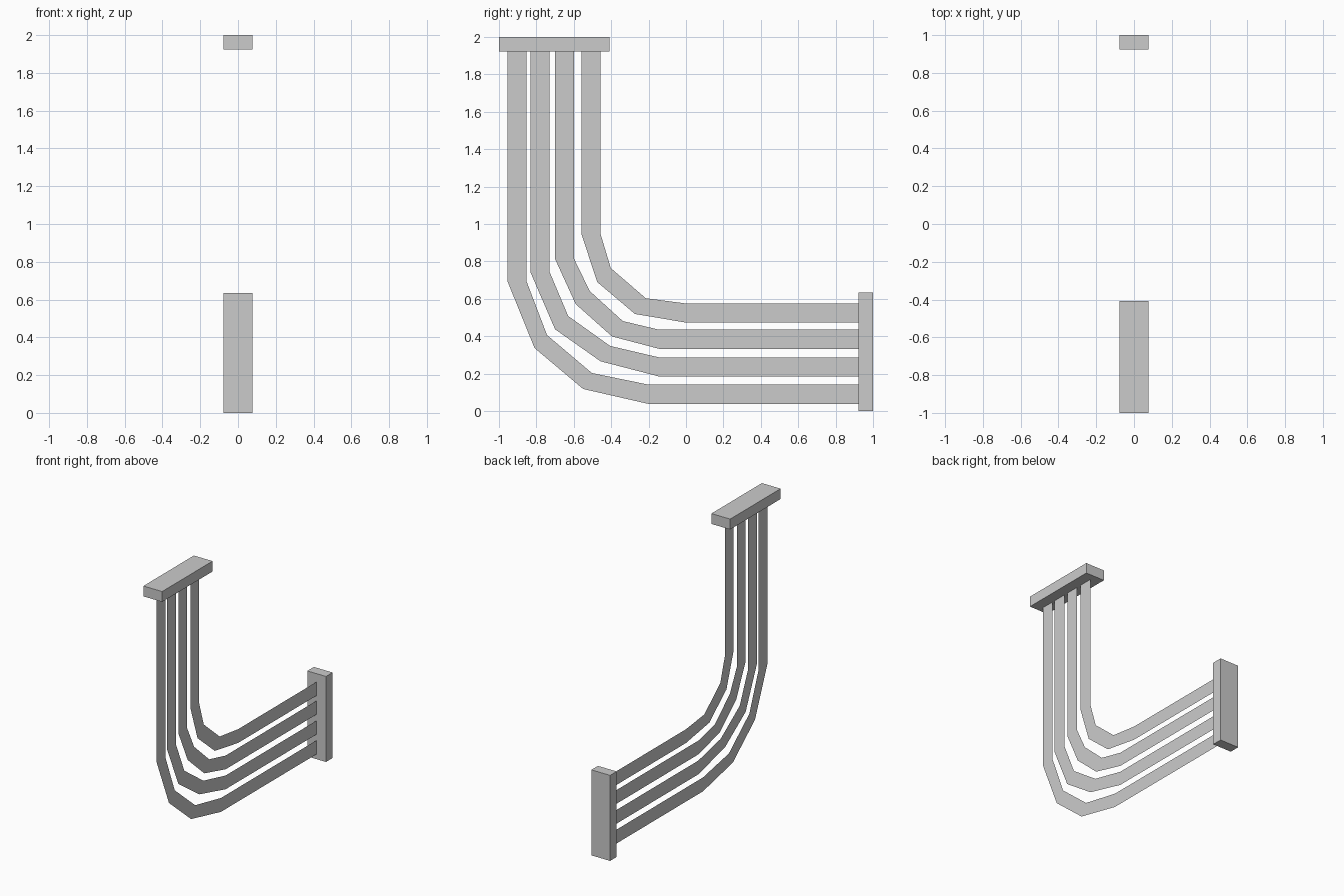
import bpy
import bmesh
from mathutils import Matrix, Vector

if "Cube" in bpy.data.objects:
    bpy.data.objects.remove(bpy.data.objects["Cube"])

TOP_Z = 1.923     # underside of the upper plate
END_Y = 0.923     # inner face of the end plate
HALF_W = 0.077


def plate(name, y0, y1, z0, z1):
    """Solid box centred on x = 0."""
    bm = bmesh.new()
    size = Vector((2 * HALF_W, y1 - y0, z1 - z0))
    centre = Vector((0, (y0 + y1) / 2, (z0 + z1) / 2))
    bmesh.ops.create_cube(bm, size=1,
                          matrix=Matrix.Translation(centre) @ Matrix.Diagonal(size).to_4x4())
    finish(name, bm)


def flat_strip(name, outer, inner):
    """Paper-thin bent strip in the x = 0 plane, quads between two edges."""
    def full(edge):
        return [(edge[0][0], TOP_Z)] + edge + [(END_Y, edge[-1][1])]
    bm = bmesh.new()
    rows = [[bm.verts.new((0, y, z)) for y, z in full(e)] for e in (outer, inner)]
    a, b = rows
    for i in range(len(a) - 1):
        bm.faces.new((a[i], a[i + 1], b[i + 1], b[i]))
    finish(name, bm)


def finish(name, bm):
    mesh = bpy.data.meshes.new(name)
    bm.to_mesh(mesh)
    bm.free()
    bpy.context.collection.objects.link(bpy.data.objects.new(name, mesh))


# Mounting plates at both ends
plate("upper_plate", -1.0, -0.408, TOP_Z, 2.0)
plate("end_plate", END_Y, 1.0, 0.0, 0.635)

# Bend points (y, z) of each strip: outer edge, inner edge
bends = [
    ([(-0.955, 0.695), (-0.81, 0.337), (-0.55, 0.118), (-0.20, 0.038)],
     [(-0.853, 0.695), (-0.743, 0.406), (-0.503, 0.203), (-0.20, 0.141)]),
    ([(-0.832, 0.743), (-0.70, 0.437), (-0.457, 0.266), (-0.145, 0.185)],
     [(-0.729, 0.743), (-0.63, 0.508), (-0.406, 0.348), (-0.145, 0.287)]),
    ([(-0.70, 0.813), (-0.59, 0.572), (-0.396, 0.399), (-0.145, 0.333)],
     [(-0.598, 0.813), (-0.515, 0.642), (-0.338, 0.481), (-0.145, 0.435)]),
    ([(-0.56, 0.95), (-0.475, 0.69), (-0.273, 0.519), (0.0, 0.473)],
     [(-0.458, 0.95), (-0.402, 0.764), (-0.215, 0.603), (0.0, 0.575)]),
]
for n, (outer, inner) in enumerate(bends, 1):
    flat_strip(f"bent_strip_{n}", outer, inner)
